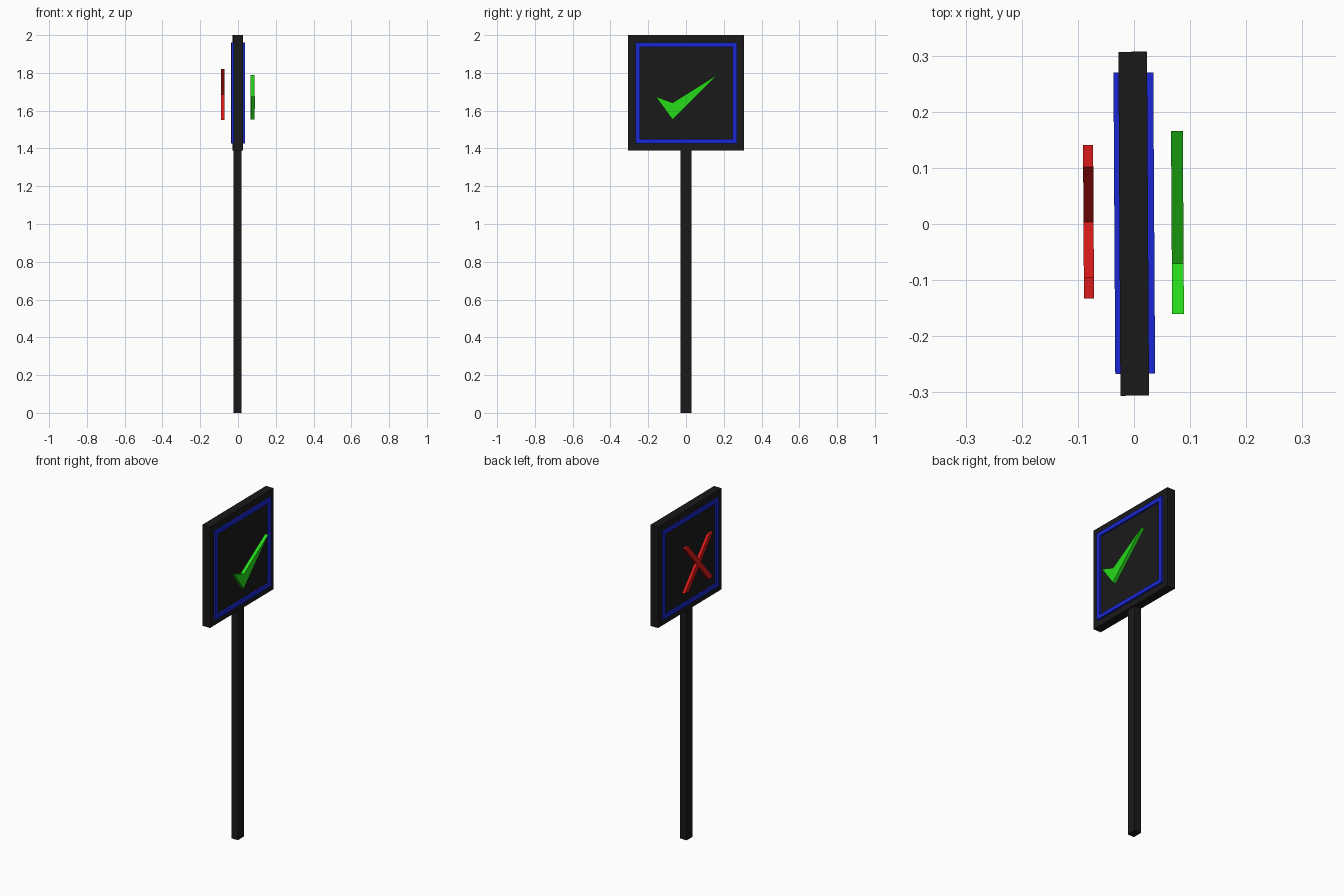
import bpy, bmesh

if "Cube" in bpy.data.objects:
    bpy.data.objects.remove(bpy.data.objects["Cube"])

TILT = 0.006  # the sign head sits very slightly turned on its post


def material(name, rgb):
    m = bpy.data.materials.new(name)
    m.diffuse_color = (*rgb, 1)
    m.use_nodes = True
    m.node_tree.nodes["Principled BSDF"].inputs["Base Color"].default_value = m.diffuse_color
    return m


BLACK = material("black", (0.01, 0.01, 0.01))
BLUE = material("blue", (0.01, 0.02, 0.65))
GREEN = material("green", (0.02, 0.7, 0.01))
RED = material("red", (0.7, 0.01, 0.01))


def finish(bm, name, mat, turn):
    bmesh.ops.recalc_face_normals(bm, faces=bm.faces)
    me = bpy.data.meshes.new(name)
    bm.to_mesh(me)
    bm.free()
    me.materials.append(mat)
    ob = bpy.data.objects.new(name, me)
    ob.rotation_euler.z = turn
    bpy.context.collection.objects.link(ob)


def prism(name, outline, x0, x1, mat, turn=TILT):
    """Extrude a (y, z) outline along x."""
    bm = bmesh.new()
    face = bm.faces.new([bm.verts.new((x0, y, z)) for y, z in outline])
    ext = bmesh.ops.extrude_face_region(bm, geom=[face], use_keep_orig=True)
    moved = [v for v in ext["geom"] if isinstance(v, bmesh.types.BMVert)]
    bmesh.ops.translate(bm, vec=(x1 - x0, 0, 0), verts=moved)
    finish(bm, name, mat, turn)


def rect(y0, y1, z0, z1):
    return [(y0, z0), (y1, z0), (y1, z1), (y0, z1)]


def ring(name, outer, inner, x0, x1, mat):
    """Rectangular frame with a square section."""
    bm = bmesh.new()
    loops = [[bm.verts.new((x, y, z)) for y, z in path]
             for path, x in ((outer, x0), (outer, x1), (inner, x1), (inner, x0))]
    for a, b in zip(loops, loops[1:] + loops[:1]):
        for i in range(4):
            j = (i + 1) % 4
            bm.faces.new((a[i], a[j], b[j], b[i]))
    finish(bm, name, mat, TILT)


# post and board
prism("post", rect(-0.029, 0.028, 0, 1.40), -0.024, 0.019, BLACK, 0)
prism("board", rect(-0.306, 0.307, 1.39, 2.0), -0.026, 0.025, BLACK)

# raised border on both faces
outer = rect(-0.267, 0.270, 1.426, 1.96)
inner = rect(-0.243, 0.246, 1.45, 1.936)
ring("right_border", outer, inner, 0.02, 0.036, BLUE)
ring("left_border", outer, inner, -0.035, -0.02, BLUE)

# floating check mark on the right face
check = [(-0.161, 1.675), (-0.072, 1.553), (0.165, 1.79), (-0.071, 1.642)]
prism("check_mark", check, 0.067, 0.088, GREEN)

# floating cross on the left face
cross = [(0.141, 1.82), (0.102, 1.82), (0.004, 1.707), (-0.095, 1.82),
         (-0.132, 1.82), (-0.015, 1.685), (-0.132, 1.55), (-0.088, 1.55),
         (0.004, 1.661), (0.102, 1.55), (0.141, 1.55), (0.024, 1.685)]
prism("cross_mark", cross, -0.090, -0.072, RED)
